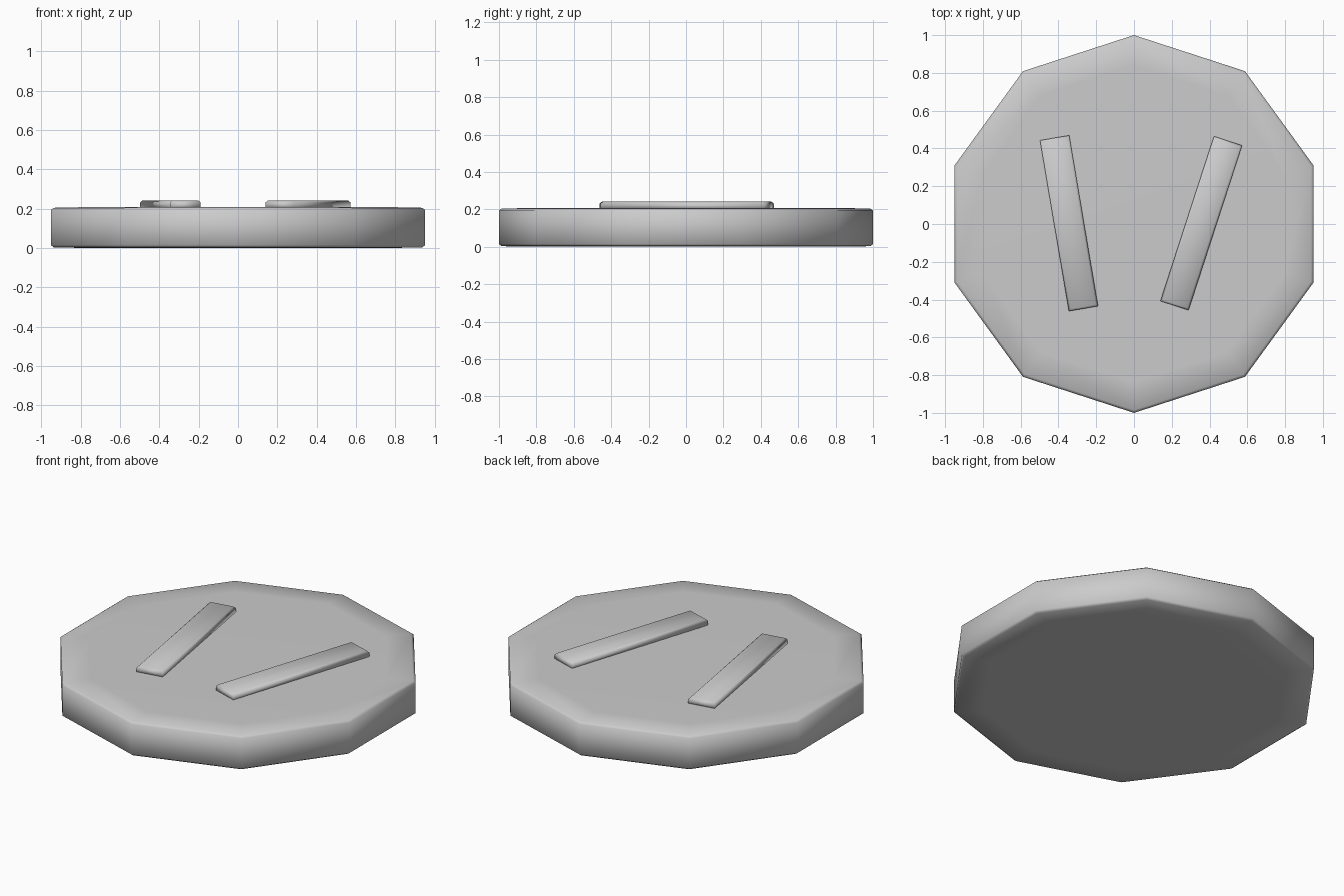
import bpy, bmesh
from math import radians, sin, cos, pi

if "Cube" in bpy.data.objects:
    bpy.data.objects.remove(bpy.data.objects["Cube"])

SIDES = 10


def finish(bm, name):
    bmesh.ops.recalc_face_normals(bm, faces=bm.faces)
    mesh = bpy.data.meshes.new(name)
    bm.to_mesh(mesh)
    bm.free()
    mesh.shade_smooth()
    obj = bpy.data.objects.new(name, mesh)
    bpy.context.collection.objects.link(obj)
    return obj


def make_disc(name, profile):
    """Stack ten-sided rings from (radius, z) points and cap both ends."""
    bm = bmesh.new()
    rings = []
    for r, z in profile:
        rings.append([bm.verts.new((r * sin(2 * pi * i / SIDES), r * cos(2 * pi * i / SIDES), z))
                      for i in range(SIDES)])
    for a, b in zip(rings, rings[1:]):
        for i in range(SIDES):
            j = (i + 1) % SIDES
            bm.faces.new((a[i], a[j], b[j], b[i]))
    bm.faces.new(rings[0])
    bm.faces.new(rings[-1])
    return finish(bm, name)


def make_bar(name, x, angle):
    """Raised bar with a small chamfer around its top face."""
    bm = bmesh.new()
    bmesh.ops.create_cube(bm, size=1)
    bmesh.ops.scale(bm, vec=(0.157, 0.917, 0.042), verts=bm.verts)
    top = [e for e in bm.edges if all(v.co.z > 0 for v in e.verts)]
    bmesh.ops.bevel(bm, geom=top, offset=0.011, segments=1, affect='EDGES')
    bar = finish(bm, name)
    bar.location = (x, 0.004, 0.221)
    bar.rotation_euler.z = radians(angle)
    return bar


# Ten-sided disc with softened rims and inset flat faces
make_disc("disc_body", [(0.84, 0), (0.985, 0.003), (1, 0.014),
                        (1, 0.193), (0.985, 0.204), (0.84, 0.207)])

# Two slanted raised bars
make_bar("left_bar", -0.344, 9.6)
make_bar("right_bar", 0.356, -18)
